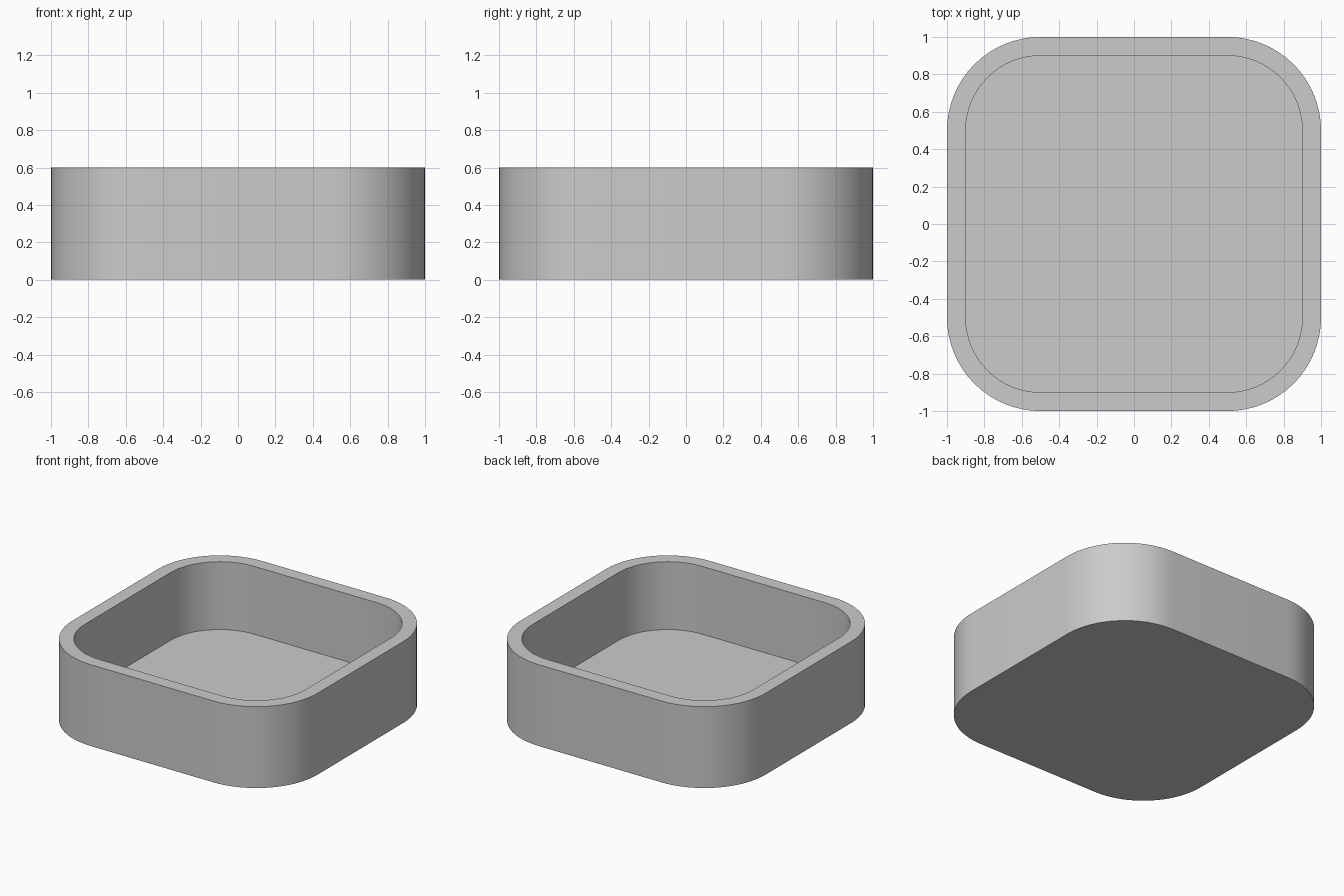
import bpy
import bmesh
from math import cos, sin, pi, radians

HEIGHT = 0.6
WALL = 0.1
FLOOR = 0.1
RADIUS = 0.5
SEGMENTS = 16

cube = bpy.data.objects.get("Cube")
if cube:
    bpy.data.objects.remove(cube, do_unlink=True)

# Plain grey material
grey = bpy.data.materials.new("light grey")
grey.use_nodes = True
colour = (0.6, 0.6, 0.6, 1)
grey.diffuse_color = colour
grey.node_tree.nodes["Principled BSDF"].inputs["Base Color"].default_value = colour


def rounded_square(bm, half, radius, z):
    """Ring of vertices around a square with rounded corners."""
    ring = []
    centre = half - radius
    for corner, (sx, sy) in enumerate([(1, 1), (-1, 1), (-1, -1), (1, -1)]):
        for i in range(SEGMENTS + 1):
            a = (corner + i / SEGMENTS) * pi / 2
            ring.append(bm.verts.new((sx * centre + radius * cos(a),
                                      sy * centre + radius * sin(a), z)))
    return ring


def bridge(bm, lower, upper):
    n = len(lower)
    for i in range(n):
        j = (i + 1) % n
        bm.faces.new((lower[i], lower[j], upper[j], upper[i]))


# Open tray: outer wall, flat rim, inner wall and floor
bm = bmesh.new()
inner = 1 - WALL
rings = [rounded_square(bm, 1, RADIUS, 0),
         rounded_square(bm, 1, RADIUS, HEIGHT),
         rounded_square(bm, inner, RADIUS - WALL, HEIGHT),
         rounded_square(bm, inner, RADIUS - WALL, FLOOR)]
for lower, upper in zip(rings, rings[1:]):
    bridge(bm, lower, upper)
bm.faces.new(list(reversed(rings[0])))
bm.faces.new(rings[-1])
bmesh.ops.recalc_face_normals(bm, faces=bm.faces[:])

mesh = bpy.data.meshes.new("tray")
bm.to_mesh(mesh)
bm.free()
mesh.materials.append(grey)
tray = bpy.data.objects.new("tray", mesh)
bpy.context.collection.objects.link(tray)

# Smooth corners with crisp rim and floor edges
bpy.ops.object.select_all(action="DESELECT")
tray.select_set(True)
bpy.context.view_layer.objects.active = tray
bpy.ops.object.shade_smooth_by_angle(angle=radians(30))
